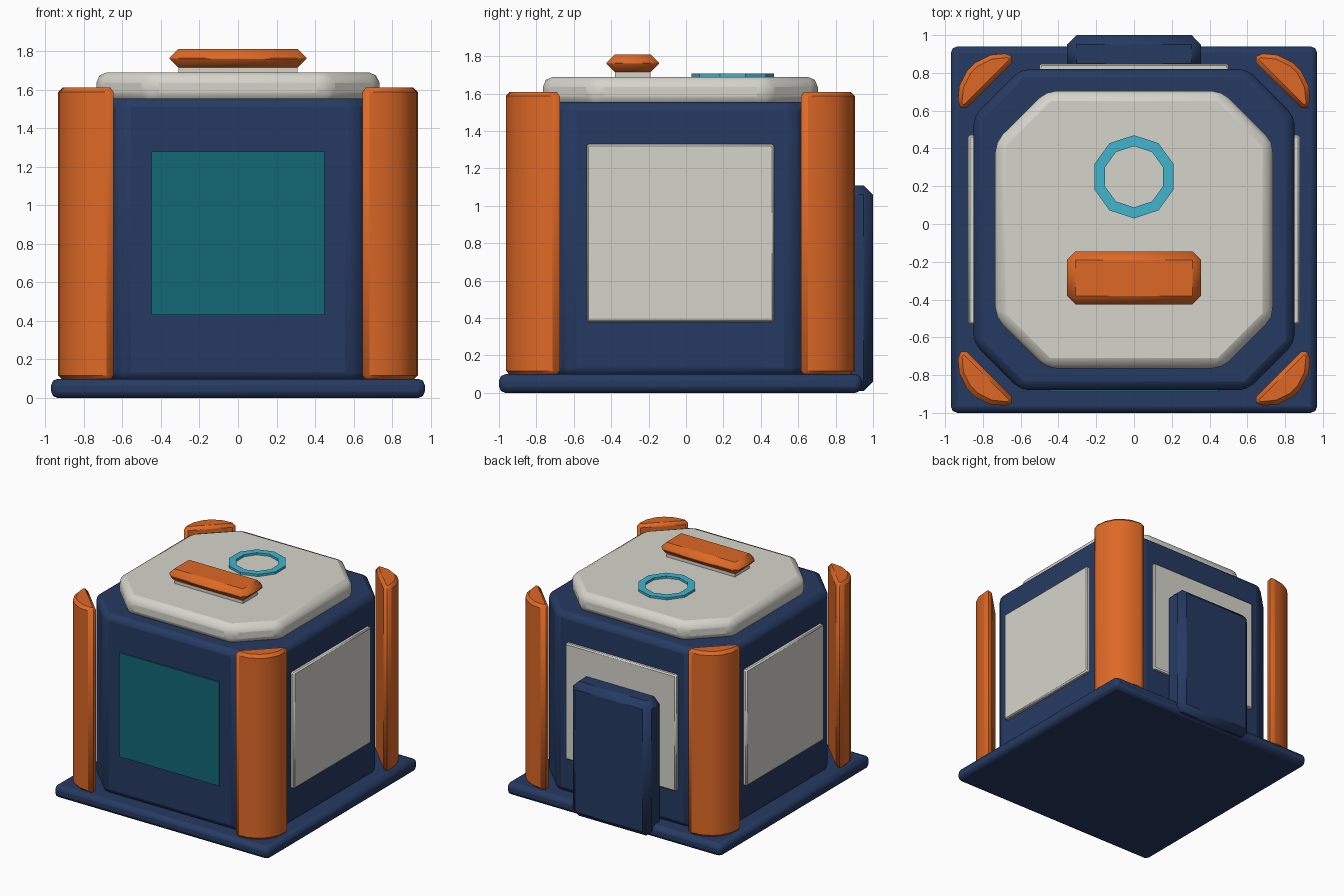
import bpy, bmesh, math

if "Cube" in bpy.data.objects:
    bpy.data.objects.remove(bpy.data.objects["Cube"])

CY = -0.03  # centre of the pod in y (the rear door sticks out behind)


def mat(name, col):
    m = bpy.data.materials.new(name)
    m.diffuse_color = (*col, 1)
    m.use_nodes = True
    m.node_tree.nodes["Principled BSDF"].inputs["Base Color"].default_value = m.diffuse_color
    return m


NAVY = mat("navy", (0.019, 0.042, 0.122))
WHITE = mat("warm_white", (0.67, 0.66, 0.60))
ORANGE = mat("orange", (0.73, 0.14, 0.019))
GLASS = mat("dark_teal", (0.006, 0.14, 0.18))
CYAN = mat("cyan", (0.05, 0.46, 0.61))


def finish(name, bm, material, bevel=0, segments=2, limit=30):
    bmesh.ops.recalc_face_normals(bm, faces=bm.faces)
    me = bpy.data.meshes.new(name)
    bm.to_mesh(me)
    bm.free()
    me.materials.append(material)
    ob = bpy.data.objects.new(name, me)
    bpy.context.collection.objects.link(ob)
    if bevel:
        b = ob.modifiers.new("bevel", 'BEVEL')
        b.width = bevel
        b.segments = segments
        b.limit_method = 'ANGLE'
        b.angle_limit = math.radians(limit)
    bpy.ops.object.select_all(action='DESELECT')
    bpy.context.view_layer.objects.active = ob
    ob.select_set(True)
    bpy.ops.object.shade_smooth_by_angle(angle=math.radians(32))
    return ob


def prism(name, pts, z0, z1, material, **kw):
    """Extrude a plan outline from z0 to z1."""
    bm = bmesh.new()
    f = bm.faces.new([bm.verts.new((x, y, z0)) for x, y in pts])
    r = bmesh.ops.extrude_face_region(bm, geom=[f])
    for v in r["geom"]:
        if isinstance(v, bmesh.types.BMVert):
            v.co.z = z1
    return finish(name, bm, material, **kw)


def box(name, x0, x1, y0, y1, z0, z1, material, **kw):
    return prism(name, [(x0, y0), (x1, y0), (x1, y1), (x0, y1)], z0, z1, material, **kw)


def octagon(a, c):
    b = a - c
    return [(x, y + CY) for x, y in ((a, -b), (a, b), (b, a), (-b, a),
                                     (-a, b), (-a, -b), (-b, -a), (b, -a))]


# base plate, chamfered body and roof cap
box("base_plate", -0.97, 0.97, CY - 0.97, CY + 0.97, 0, 0.1, NAVY, bevel=0.035)
prism("body", octagon(0.85, 0.25), 0.09, 1.555, NAVY, bevel=0.045)
prism("roof_cap", octagon(0.735, 0.27), 1.53, 1.69, WHITE, bevel=0.055)

# curved corner guards
half = [(0.90, 0.63), (0.935, 0.66), (0.925, 0.76), (0.885, 0.84)]
guard = half + [(y, x) for x, y in reversed(half)]
for sx, nx in ((-1, "left"), (1, "right")):
    for sy, ny in ((-1, "front"), (1, "rear")):
        prism(f"{ny}_{nx}_corner_guard", [(sx * x, sy * y + CY) for x, y in guard],
              0.095, 1.61, ORANGE, bevel=0.03, segments=1, limit=50)

# side and rear wall panels
box("right_panel", 0.83, 0.878, CY - 0.5, CY + 0.5, 0.38, 1.33, WHITE, bevel=0.01, segments=1)
box("left_panel", -0.878, -0.83, CY - 0.5, CY + 0.5, 0.38, 1.33, WHITE, bevel=0.01, segments=1)
box("rear_panel", -0.5, 0.5, CY + 0.83, CY + 0.878, 0.38, 1.33, WHITE, bevel=0.01, segments=1)

# front window: frame with a recessed pane
bm = bmesh.new()
yf, yb = CY - 0.878, CY - 0.83
f = bm.faces.new([bm.verts.new(p) for p in ((-0.5, yf, 0.38), (0.5, yf, 0.38),
                                            (0.5, yf, 1.33), (-0.5, yf, 1.33))])
bmesh.ops.inset_region(bm, faces=[f], thickness=0.055)
bmesh.ops.delete(bm, geom=[f], context='FACES')
r = bmesh.ops.extrude_face_region(bm, geom=bm.faces[:])
for v in r["geom"]:
    if isinstance(v, bmesh.types.BMVert):
        v.co.y = yb
finish("window_frame", bm, WHITE, bevel=0.01, segments=1)
box("window_pane", -0.45, 0.45, CY - 0.86, CY - 0.84, 0.43, 1.28, GLASS)

# rear door block
box("rear_door", -0.355, 0.355, 0.80, 1.0, 0.01, 1.11, NAVY, bevel=0.05, segments=1)

# roof handle on its neck
box("handle_neck", -0.31, 0.31, -0.38, -0.19, 1.68, 1.75, WHITE)
box("roof_handle", -0.355, 0.355, -0.425, -0.145, 1.715, 1.81, ORANGE, bevel=0.045, segments=1)

# roof light ring
bm = bmesh.new()
N = 10
rings = [[bm.verts.new((r * math.sin(math.tau * i / N), 0.25 + r * math.cos(math.tau * i / N), z))
          for i in range(N)] for r, z in ((0.22, 1.68), (0.22, 1.708), (0.162, 1.708), (0.162, 1.68))]
for k in range(4):
    a, b = rings[k], rings[(k + 1) % 4]
    for i in range(N):
        j = (i + 1) % N
        bm.faces.new((a[i], a[j], b[j], b[i]))
finish("roof_ring", bm, CYAN)
